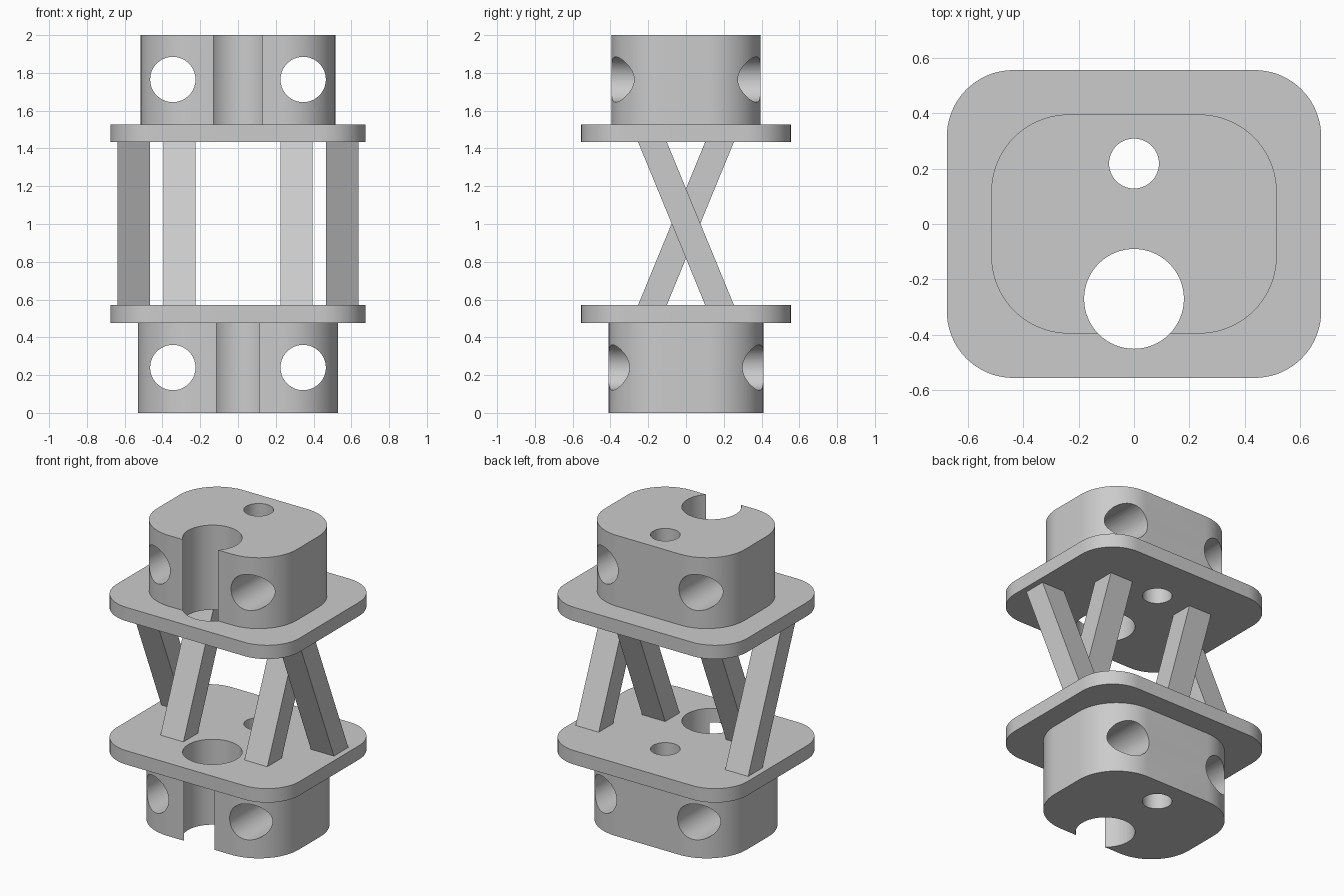
import bpy, bmesh
from math import cos, sin, pi, radians

cube = bpy.data.objects.get("Cube")
if cube:
    bpy.data.objects.remove(cube, do_unlink=True)

grey = bpy.data.materials.new("light grey")
grey.use_nodes = True
grey.diffuse_color = (0.6, 0.6, 0.6, 1)
grey.node_tree.nodes["Principled BSDF"].inputs["Base Color"].default_value = (0.6, 0.6, 0.6, 1)


def prism(name, bottom, top):
    """Solid between two matching outlines, listed counter-clockwise from above."""
    bm = bmesh.new()
    low = [bm.verts.new(p) for p in bottom]
    high = [bm.verts.new(p) for p in top]
    bm.faces.new(low[::-1])
    bm.faces.new(high)
    n = len(low)
    for i in range(n):
        j = (i + 1) % n
        bm.faces.new((low[i], low[j], high[j], high[i]))
    bmesh.ops.recalc_face_normals(bm, faces=bm.faces)
    mesh = bpy.data.meshes.new(name)
    bm.to_mesh(mesh)
    bm.free()
    mesh.materials.append(grey)
    obj = bpy.data.objects.new(name, mesh)
    bpy.context.collection.objects.link(obj)
    return obj


def rounded_slab(name, half_x, half_y, radius, z0, z1, steps=20):
    outline = []
    for k, (sx, sy) in enumerate([(1, 1), (-1, 1), (-1, -1), (1, -1)]):
        for i in range(steps + 1):
            a = (k + i / steps) * pi / 2
            outline.append((sx * (half_x - radius) + radius * cos(a),
                            sy * (half_y - radius) + radius * sin(a)))
    return prism(name, [(x, y, z0) for x, y in outline], [(x, y, z1) for x, y in outline])


def drill(obj, radius, location, along_y=False):
    bpy.ops.mesh.primitive_cylinder_add(vertices=64, radius=radius, depth=5, location=location,
                                        rotation=(pi / 2 if along_y else 0, 0, 0))
    cutter = bpy.context.object
    cutter.hide_render = True
    cutter.data.materials.append(grey)
    mod = obj.modifiers.new("hole", 'BOOLEAN')
    mod.operation = 'DIFFERENCE'
    mod.solver = 'EXACT'
    mod.object = cutter
    bpy.context.view_layer.objects.active = obj
    bpy.ops.object.modifier_apply(modifier=mod.name)
    bpy.data.objects.remove(cutter, do_unlink=True)


# Blocks and flanges, bored through from top to bottom
lower_block = rounded_slab("lower_block", 0.53, 0.41, 0.295, 0, 0.477)
upper_block = rounded_slab("upper_block", 0.515, 0.395, 0.28, 1.527, 2)
lower_plate = rounded_slab("lower_plate", 0.675, 0.555, 0.24, 0.477, 0.57)
upper_plate = rounded_slab("upper_plate", 0.675, 0.555, 0.24, 1.435, 1.527)
slabs = [lower_block, upper_block, lower_plate, upper_plate]
for slab in slabs:
    drill(slab, 0.18, (0, -0.27, 1))
    drill(slab, 0.09, (0, 0.218, 1))

# Horizontal bolt holes through the blocks
for block, z in ((lower_block, 0.24), (upper_block, 1.765)):
    for side in (-1, 1):
        drill(block, 0.12, (side * 0.345, 0, z), along_y=True)

for slab in slabs:
    bpy.ops.object.select_all(action='DESELECT')
    slab.select_set(True)
    bpy.context.view_layer.objects.active = slab
    bpy.ops.object.shade_smooth_by_angle(angle=radians(30))


# Crossed struts: the inner pair leans back, the outer pair leans forward
def strut_end(x, y, z):
    return [(x + dx * 0.085, y + dy * 0.076, z)
            for dx, dy in ((1, 1), (-1, 1), (-1, -1), (1, -1))]


for label, x, lean in (("inner", 0.31, 0.178), ("outer", 0.552, -0.178)):
    for side_name, side in (("left", 1), ("right", -1)):
        prism(f"{label}_strut_{side_name}", strut_end(side * x, -lean, 0.57),
              strut_end(side * x, lean, 1.435))
